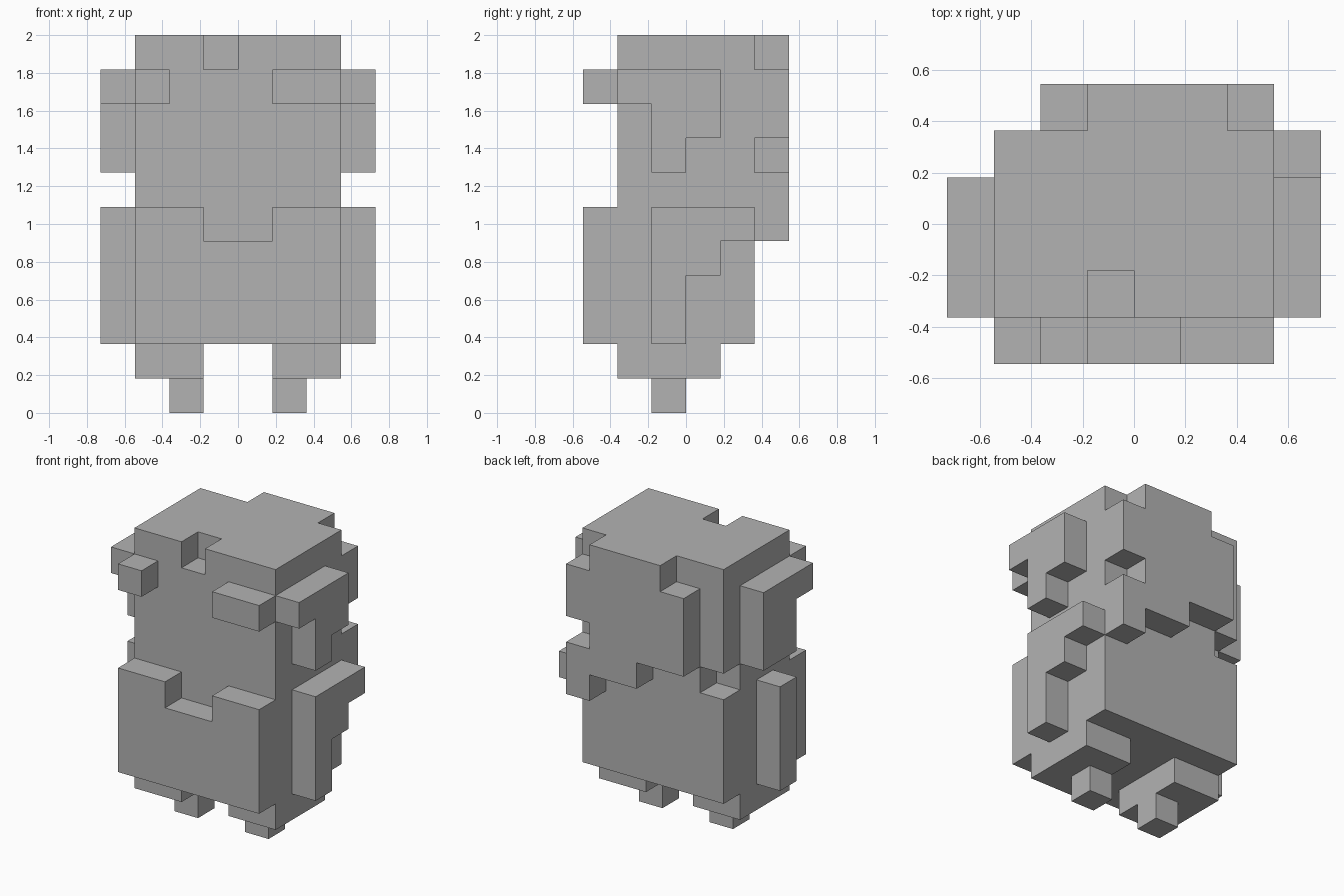
import bpy
import bmesh
from itertools import product
from mathutils import Vector

cube = bpy.data.objects.get("Cube")
if cube:
    bpy.data.objects.remove(cube, do_unlink=True)

UNIT = 2 / 11  # one block; the figure is eleven blocks tall

grey = bpy.data.materials.new("plain_grey")
grey.use_nodes = True
grey.diffuse_color = (0.45, 0.45, 0.45, 1)
grey.node_tree.nodes["Principled BSDF"].inputs["Base Color"].default_value = grey.diffuse_color


def cells(box):
    """Block cells inside ((x0, x1), (y0, y1), (z0, z1))."""
    return set(product(*(range(a, b) for a, b in box)))


def part(name, boxes, cuts=()):
    """Join boxes, remove cuts, and skin the result with clean flat faces."""
    solid = set().union(*map(cells, boxes)) - set().union(*map(cells, cuts))
    bm = bmesh.new()
    for cell in sorted(solid):
        for axis, side in product(range(3), (0, 1)):
            neighbour = list(cell)
            neighbour[axis] += 2 * side - 1
            if tuple(neighbour) in solid:
                continue
            u, v = Vector(), Vector()
            u[(axis + 1) % 3] = v[(axis + 2) % 3] = 1
            start = Vector(cell)
            start[axis] += side
            ring = [start, start + u, start + u + v, start + v]
            if not side:
                ring.reverse()
            bm.faces.new([bm.verts.new(p * UNIT) for p in ring])
    bmesh.ops.remove_doubles(bm, verts=bm.verts, dist=UNIT / 100)
    bmesh.ops.dissolve_limit(bm, angle_limit=0.01, verts=bm.verts, edges=bm.edges)
    mesh = bpy.data.meshes.new(name)
    bm.to_mesh(mesh)
    bm.free()
    mesh.materials.append(grey)
    bpy.context.collection.objects.link(bpy.data.objects.new(name, mesh))


def span(sign, a, b):
    """Interval a..b on the left (+1) or right (-1) of the middle."""
    return (a, b) if sign > 0 else (-b, -a)


# Torso with a dip in its front collar
part("torso", [((-3, 3), (-3, 2), (2, 6))], [((-1, 1), (-3, -2), (5, 6))])

# Head with a notch in the forehead and one at the nape
part("head", [((-3, 3), (-2, 2), (6, 11))],
     [((-1, 0), (-2, -1), (10, 11)), ((-3, -2), (1, 2), (6, 7))])

# Uneven hair down the back of the head
part("back_hair",
     [((-2, -1), (2, 3), (7, 10)), ((-1, 0), (2, 3), (7, 11)),
      ((0, 2), (2, 3), (6, 11)), ((2, 3), (2, 3), (5, 10))],
     [((2, 3), (2, 3), (7, 8))])

# Fringe locks over the brow
part("left_fringe", [((1, 3), (-3, -2), (9, 10))])
part("right_fringe", [((-3, -2), (-3, -2), (9, 10))])

# Limbs and side hair
for sign, side in ((1, "left"), (-1, "right")):
    outer = span(sign, 3, 4)
    part(side + "_leg", [(span(sign, 1, 3), (-2, 1), (1, 2))])
    part(side + "_foot", [(span(sign, 1, 2), (-1, 0), (0, 1))])
    arm = [(outer, (-1, 0), (2, 6))]
    if sign > 0:
        arm += [(outer, (0, 1), (4, 6)), (outer, (1, 2), (5, 6))]
    part(side + "_arm", arm)
    lock_cut = [(outer, (0, 1), (7, 8))] if sign > 0 else []
    part(side + "_side_hair",
         [(outer, (-2, 1), (9, 10)), (outer, (-1, 1), (7, 9))], lock_cut)
